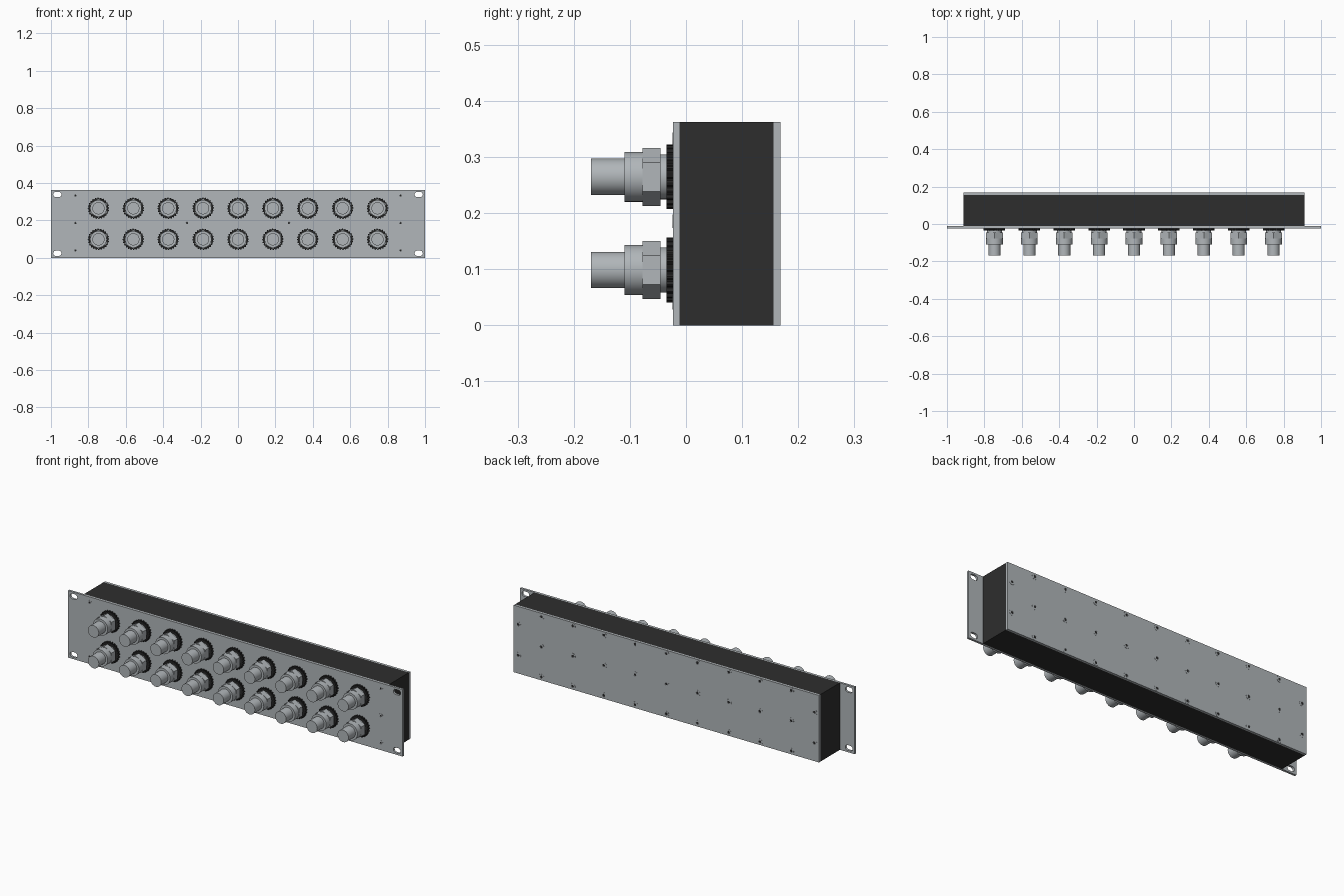
import bpy, bmesh, math
from mathutils import Matrix

cube = bpy.data.objects.get("Cube")
if cube:
    bpy.data.objects.remove(cube, do_unlink=True)


def material(name, rgb):
    m = bpy.data.materials.new(name)
    m.use_nodes = True
    m.diffuse_color = (*rgb, 1)
    m.node_tree.nodes["Principled BSDF"].inputs["Base Color"].default_value = (*rgb, 1)
    return m


GREY = material("satin grey metal", (0.44, 0.47, 0.49))
BLACK = material("black case", (0.027, 0.027, 0.027))
RUBBER = material("dark washer", (0.018, 0.018, 0.018))

HEIGHT = 0.362
PANEL_FRONT, CASE_FRONT, CASE_BACK, REAR = -0.023, -0.011, 0.156, 0.168


def add(name, mesh, location=(0, 0, 0), turn=0):
    ob = bpy.data.objects.new(name, mesh)
    ob.location = location
    ob.rotation_euler.z = turn
    bpy.context.collection.objects.link(ob)
    return ob


def box(name, width, y0, y1, mat):
    bm = bmesh.new()
    bmesh.ops.create_cube(bm, size=1, matrix=Matrix.Translation((0, (y0 + y1) / 2, HEIGHT / 2))
                          @ Matrix.Diagonal((width, y1 - y0, HEIGHT, 1)))
    mesh = bpy.data.meshes.new(name)
    bm.to_mesh(mesh)
    bm.free()
    mesh.materials.append(mat)
    return add(name, mesh)


def turned(name, profile, sides, mats, smooth=True, tooth=0):
    """Solid turned about the y axis from (y, radius) pairs; tooth cuts in every other pair of points."""
    bm = bmesh.new()
    rings = []
    for y, r in profile:
        ring = []
        for i in range(sides):
            a = math.pi / 2 + i * math.tau / sides
            rr = r - (tooth if i % 4 > 1 else 0)
            ring.append(bm.verts.new((rr * math.cos(a), y, rr * math.sin(a))))
        rings.append(ring)
    for a, b in zip(rings, rings[1:]):
        for i in range(sides):
            j = (i + 1) % sides
            bm.faces.new((a[i], a[j], b[j], b[i]))
    bm.faces.new(rings[0])
    last = bm.faces.new(rings[-1])
    last.material_index = len(mats) - 1
    bmesh.ops.recalc_face_normals(bm, faces=bm.faces)
    for f in bm.faces:
        f.smooth = smooth
    for e in bm.edges:
        if len(e.link_faces) == 2 and e.calc_face_angle(0) > math.radians(35):
            e.smooth = False
    mesh = bpy.data.meshes.new(name)
    bm.to_mesh(mesh)
    bm.free()
    for m in mats:
        mesh.materials.append(m)
    return mesh


def outline(curve, points):
    s = curve.splines.new('POLY')
    s.points.add(len(points) - 1)
    for p, (x, z) in zip(s.points, points):
        p.co = (x, z, 0, 1)
    s.use_cyclic_u = True


# Rack panel: flat plate with a rounded mounting slot in each corner
plate = bpy.data.curves.new("panel_outline", 'CURVE')
plate.dimensions = '2D'
plate.fill_mode = 'BOTH'
plate.extrude = (CASE_FRONT - PANEL_FRONT) / 2
outline(plate, [(-1, 0), (1, 0), (1, HEIGHT), (-1, HEIGHT)])
SLOT_R, SLOT_HALF = 0.014, 0.008
for sx in (-1, 1):
    for z in (0.024, HEIGHT - 0.024):
        slot = []
        for i in range(18):
            a = -math.pi / 2 + math.pi * (i % 9) / 8 + (math.pi if i > 8 else 0)
            shift = SLOT_HALF if i < 9 else -SLOT_HALF
            slot.append((sx * 0.966 + shift + SLOT_R * math.cos(a), z + SLOT_R * math.sin(a)))
        outline(plate, slot)
source = bpy.data.objects.new("panel_outline", plate)
bpy.context.collection.objects.link(source)
bpy.context.view_layer.update()
panel_mesh = bpy.data.meshes.new_from_object(
    source.evaluated_get(bpy.context.evaluated_depsgraph_get()))
bpy.data.objects.remove(source, do_unlink=True)
panel_mesh.transform(Matrix.Translation((0, (PANEL_FRONT + CASE_FRONT) / 2, 0))
                     @ Matrix.Rotation(math.pi / 2, 4, 'X'))
panel_mesh.materials.clear()
panel_mesh.materials.append(GREY)
for p in panel_mesh.polygons:
    p.use_smooth = False
    p.material_index = 0
add("front_panel", panel_mesh)

# Case and rear cover
box("case", 1.824, CASE_FRONT, CASE_BACK, BLACK)
box("rear_cover", 1.824, CASE_BACK, REAR, GREY)

# Connectors: toothed washer, hex nut and stepped barrel, in two rows of nine
washer = turned("toothed_washer", [(-0.023, 0.0575), (-0.035, 0.0575)], 96, [RUBBER],
                smooth=False, tooth=0.005)
nut = turned("hex_nut", [(-0.0455, 0.0515), (-0.0775, 0.0515)], 6, [GREY], smooth=False)
barrel = turned("barrel", [(-0.03, 0.04), (-0.06, 0.04), (-0.06, 0.0445), (-0.11, 0.0445),
                           (-0.11, 0.0325), (-0.169, 0.0325)], 40, [GREY])
for row, z in (("lower", 0.0985), ("upper", 0.2645)):
    for col in range(9):
        x = (col - 4) * 0.1865
        for mesh in (washer, nut, barrel):
            add(f"{row}_{mesh.name}_{col + 1}", mesh, (x, 0, z))


# Screws: low heads with a dark hollow socket
def screw(name, r):
    return turned(name, [(0.002, r), (-0.0008, r), (-0.0008, r * 0.45), (-0.0002, r * 0.4)],
                  18, [GREY, BLACK])


small, large = screw("panel_screw", 0.012), screw("cover_screw", 0.016)
panel_spots = [(sx * 0.87, z) for sx in (-1, 1) for z in (0.04, 0.185, 0.332)]
panel_spots += [(-0.272, 0.185), (0.272, 0.185)]
cover_spots = [((c - 4) * 0.1865, z) for c in range(9) for z in (0.018, 0.181, 0.344)]
cover_spots += [(sx * 0.885, z) for sx in (-1, 1) for z in (0.0985, 0.2645)]
for i, (x, z) in enumerate(panel_spots):
    add(f"panel_screw_{i + 1}", small, (x, PANEL_FRONT, z))
for i, (x, z) in enumerate(cover_spots):
    add(f"cover_screw_{i + 1}", large, (x, REAR, z), math.pi)
